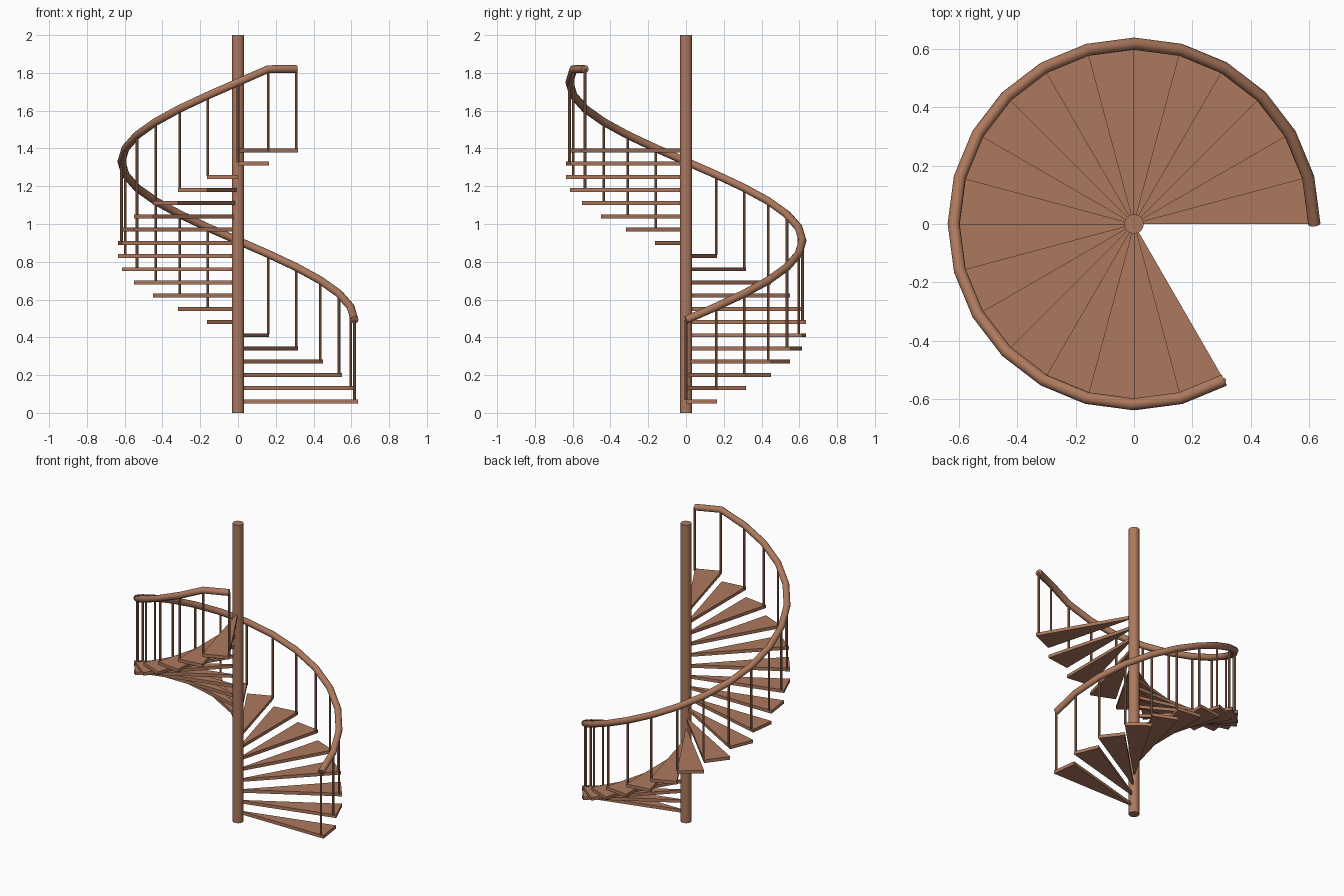
import bpy, bmesh, math
from mathutils import Vector

if "Cube" in bpy.data.objects:
    bpy.data.objects.remove(bpy.data.objects["Cube"])

STEPS, ANGLE = 20, math.radians(15)
RISE, FIRST_TOP, THICK = 0.0699, 0.072, 0.021
TREAD_R, RAIL_R, POLE_R = 0.635, 0.617, 0.033
RAIL_UP = 0.42

wood = bpy.data.materials.new("brown wood")
wood.diffuse_color = (0.42, 0.19, 0.11, 1)
wood.use_nodes = True
wood.node_tree.nodes["Principled BSDF"].inputs["Base Color"].default_value = wood.diffuse_color


def polar(r, a, z):
    return Vector((r * math.cos(a), r * math.sin(a), z))


def smooth(obj):
    bpy.ops.object.select_all(action='DESELECT')
    obj.select_set(True)
    bpy.context.view_layer.objects.active = obj
    bpy.ops.object.shade_smooth_by_angle(angle=math.radians(40))


def cylinder(name, x, y, z0, z1, r, sides):
    bpy.ops.mesh.primitive_cylinder_add(vertices=sides, radius=r, depth=z1 - z0,
                                        location=(x, y, (z0 + z1) / 2))
    obj = bpy.context.object
    obj.name = name
    obj.data.materials.append(wood)
    smooth(obj)
    return obj


def tread(index):
    # wedge between two neighbouring angles with straight ends
    a, b = index * ANGLE, (index + 1) * ANGLE
    top = FIRST_TOP + index * RISE
    bm = bmesh.new()
    corners = [(POLE_R - 0.002, a), (TREAD_R, a), (TREAD_R, b), (POLE_R - 0.002, b)]
    face = bm.faces.new([bm.verts.new(polar(r, t, top - THICK)) for r, t in corners])
    ext = bmesh.ops.extrude_face_region(bm, geom=[face])
    verts = [v for v in ext["geom"] if isinstance(v, bmesh.types.BMVert)]
    bmesh.ops.translate(bm, verts=verts, vec=(0, 0, THICK))
    bmesh.ops.recalc_face_normals(bm, faces=bm.faces)
    mesh = bpy.data.meshes.new(f"tread_{index + 1}")
    bm.to_mesh(mesh)
    bm.free()
    mesh.materials.append(wood)
    bpy.context.collection.objects.link(bpy.data.objects.new(mesh.name, mesh))


# central pole
cylinder("central_pole", 0, 0, 0, 2, POLE_R, 24)

# treads
for i in range(STEPS):
    tread(i)

# balusters: one at each tread's leading edge, plus one at the far edge of the last
rail_points = []
for i in range(STEPS + 1):
    top = FIRST_TOP + min(i, STEPS - 1) * RISE
    p = polar(RAIL_R, i * ANGLE, top + RAIL_UP)
    rail_points.append(p)
    cylinder(f"baluster_{i + 1}", p.x, p.y, top - 0.005, p.z, 0.007, 8)

# handrail swept through the baluster tops
curve = bpy.data.curves.new("handrail", 'CURVE')
curve.dimensions = '3D'
curve.bevel_depth = 0.021
curve.bevel_resolution = 4
curve.use_fill_caps = True
spline = curve.splines.new('POLY')
spline.points.add(len(rail_points) - 1)
for point, p in zip(spline.points, rail_points):
    point.co = (*p, 1)
curve.materials.append(wood)
rail = bpy.data.objects.new("handrail", curve)
bpy.context.collection.objects.link(rail)
bpy.ops.object.select_all(action='DESELECT')
rail.select_set(True)
bpy.context.view_layer.objects.active = rail
bpy.ops.object.convert(target='MESH')
smooth(bpy.context.object)
